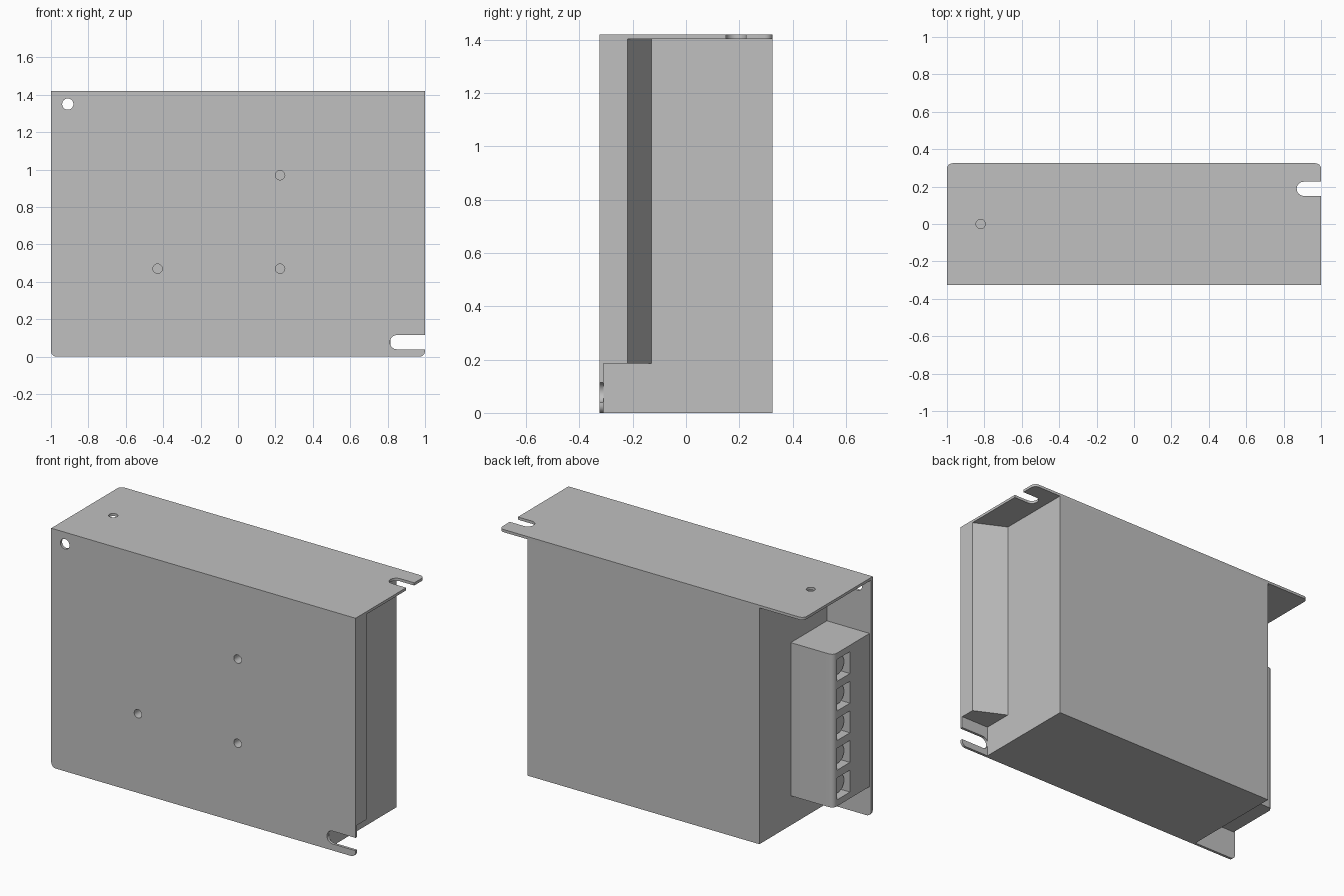
import bpy, bmesh, math
from mathutils import Matrix, Vector

cube = bpy.data.objects.get("Cube")
if cube:
    bpy.data.objects.remove(cube, do_unlink=True)

grey = bpy.data.materials.new("plain grey")
grey.use_nodes = True
COLOUR = (0.53, 0.53, 0.53, 1)
grey.diffuse_color = COLOUR
grey.node_tree.nodes["Principled BSDF"].inputs["Base Color"].default_value = COLOUR

FRONT, BACK, TOP = -0.325, 0.325, 1.42
SHEET = 0.016
INNER, UNDER = FRONT + SHEET, TOP - SHEET
BODY_L, BODY_R = -0.71, 0.815


def finish(name, bm):
    bmesh.ops.recalc_face_normals(bm, faces=bm.faces)
    mesh = bpy.data.meshes.new(name)
    bm.to_mesh(mesh)
    bm.free()
    mesh.materials.append(grey)
    ob = bpy.data.objects.new(name, mesh)
    bpy.context.collection.objects.link(ob)
    return ob


def prism(points, offset):
    """Extrude a closed outline by a vector."""
    bm = bmesh.new()
    face = bm.faces.new([bm.verts.new(p) for p in points])
    ext = bmesh.ops.extrude_face_region(bm, geom=[face])["geom"]
    bmesh.ops.translate(bm, vec=offset, verts=[v for v in ext if isinstance(v, bmesh.types.BMVert)])
    return bm


def box(name, x0, x1, y0, y1, z0, z1):
    pts = [(x0, y0, z0), (x1, y0, z0), (x1, y1, z0), (x0, y1, z0)]
    return finish(name, prism(pts, Vector((0, 0, z1 - z0))))


def rod(name, centre, radius, length, axis):
    bm = bmesh.new()
    turn = {"x": Matrix.Rotation(math.pi / 2, 4, "Y"),
            "y": Matrix.Rotation(math.pi / 2, 4, "X"), "z": Matrix()}[axis]
    bmesh.ops.create_cone(bm, cap_ends=True, segments=32, radius1=radius, radius2=radius,
                          depth=length, matrix=Matrix.Translation(centre) @ turn)
    return finish(name, bm)


def cut(targets, cutters):
    """Subtract every cutter from every target, then drop the cutters."""
    for ob in targets:
        for c in cutters:
            c.hide_render = True
            mod = ob.modifiers.new("cut", "BOOLEAN")
            mod.operation, mod.solver, mod.object = "DIFFERENCE", "EXACT", c
        bpy.context.view_layer.update()
        graph = bpy.context.evaluated_depsgraph_get()
        mesh = bpy.data.meshes.new_from_object(ob.evaluated_get(graph))
        ob.modifiers.clear()
        ob.data = mesh
    for c in cutters:
        bpy.data.objects.remove(c, do_unlink=True)


# L-shaped sheet bracket: front plate and top plate, free corners rounded
outline = [(FRONT, 0), (INNER, 0), (INNER, UNDER), (BACK, UNDER), (BACK, TOP), (FRONT, TOP)]
bm = prism([(-1, y, z) for y, z in outline], Vector((2, 0, 0)))
corners = [e for e in bm.edges if e.calc_length() < 0.02 and
           (all(v.co.z < 0.001 for v in e.verts) or all(v.co.y > BACK - 0.001 for v in e.verts))]
bmesh.ops.bevel(bm, geom=corners, offset=0.03, segments=6, profile=0.5, affect="EDGES")
bracket = finish("mounting_bracket", bm)

# Main housing, and the slanted channel that widens it towards the bracket edge
housing = box("housing", BODY_L, BODY_R, INNER, BACK, 0, UNDER)
channel = [(BODY_R, INNER), (1, INNER), (1, -0.22), (BODY_R, -0.13)]
finish("side_channel", prism([(x, y, 0.185) for x, y in channel], Vector((0, 0, UNDER - 0.185))))

# Mounting holes and open-ended slots in the bracket
cut([bracket], [
    rod("corner_hole", (-0.91, FRONT, 1.35), 0.03, 0.1, "y"),
    rod("top_hole", (-0.82, 0, TOP), 0.025, 0.1, "z"),
    rod("front_slot_end", (0.85, FRONT, 0.077), 0.038, 0.1, "y"),
    box("front_slot", 0.85, 1.1, FRONT - 0.05, FRONT + 0.05, 0.039, 0.115),
    rod("top_slot_end", (0.908, 0.188, TOP), 0.038, 0.1, "z"),
    box("top_slot", 0.908, 1.1, 0.15, 0.226, TOP - 0.05, TOP + 0.05)])

# Three blind screw holes through the front plate into the housing
cut([bracket, housing], [rod("screw_hole", (x, FRONT, z), 0.025, 0.14, "y")
                         for x, z in ((0.225, 0.97), (0.225, 0.47), (-0.43, 0.47))])

# Terminal block with one rounded vertical edge
OUT, SIDE = -0.99, 0.03
bm = prism([(OUT, INNER, 0.175), (BODY_L, INNER, 0.175), (BODY_L, SIDE, 0.175), (OUT, SIDE, 0.175)],
           Vector((0, 0, 0.91)))
bm.normal_update()
edge = [e for e in bm.edges if all(v.co.x < OUT + 0.01 and v.co.y > SIDE - 0.01 for v in e.verts)]
bmesh.ops.bevel(bm, geom=edge, offset=0.03, segments=6, profile=0.5, affect="EDGES")
block = finish("terminal_block", bm)

# Five terminal pockets, each with a screw head
heights = [0.63 + 0.176 * i for i in range(-2, 3)]
cut([block], [box("pocket", OUT - 0.05, OUT + 0.07, -0.125, -0.005, z - 0.065, z + 0.065)
              for z in heights])
for i, z in enumerate(heights):
    rod(f"terminal_screw_{i + 1}", (OUT + 0.055, -0.065, z), 0.054, 0.04, "x")

# Smooth the round walls, keep the sheet edges sharp
for ob in bpy.context.collection.objects:
    if ob.type == "MESH" and grey.name in ob.data.materials:
        ob.select_set(True)
        bpy.context.view_layer.objects.active = ob
bpy.ops.object.shade_smooth_by_angle(angle=math.radians(30))
